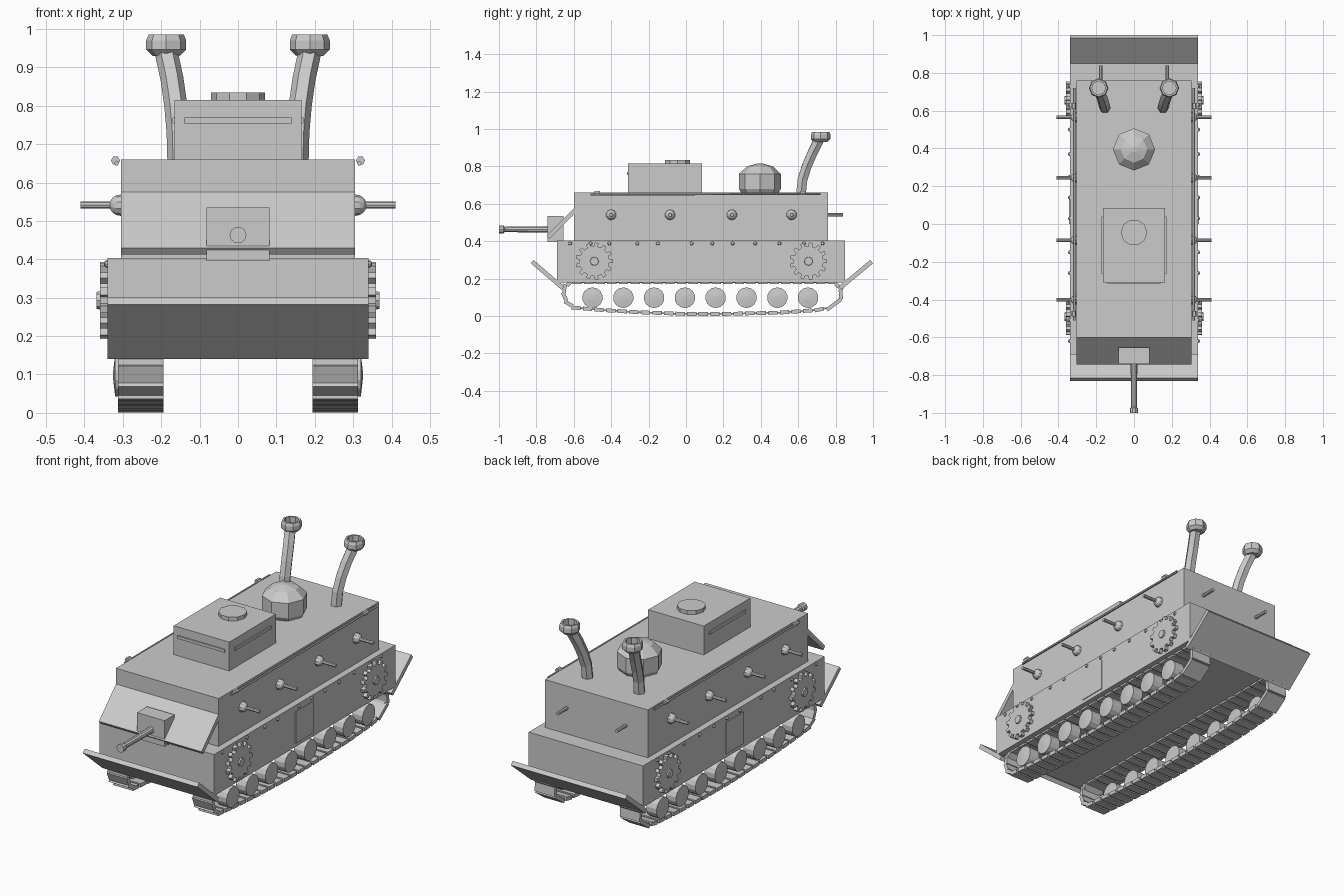
import bpy, bmesh, math
from mathutils import Vector, Matrix

if "Cube" in bpy.data.objects:
    bpy.data.objects.remove(bpy.data.objects["Cube"])

grey = bpy.data.materials.new("plain grey")
grey.diffuse_color = (0.6, 0.6, 0.6, 1)
grey.use_nodes = True
grey.node_tree.nodes["Principled BSDF"].inputs["Base Color"].default_value = grey.diffuse_color


def finish(name, bm):
    bmesh.ops.recalc_face_normals(bm, faces=bm.faces)
    me = bpy.data.meshes.new(name)
    bm.to_mesh(me)
    bm.free()
    me.materials.append(grey)
    ob = bpy.data.objects.new(name, me)
    bpy.context.collection.objects.link(ob)
    return ob


def prism(name, pts, x0, x1, bm=None):
    """Extrude a (y, z) outline along x."""
    own = bm is None
    bm = bmesh.new() if own else bm
    a = [bm.verts.new((x0, y, z)) for y, z in pts]
    b = [bm.verts.new((x1, y, z)) for y, z in pts]
    n = len(pts)
    bm.faces.new(a)
    bm.faces.new(b[::-1])
    for i in range(n):
        bm.faces.new((a[i], a[(i + 1) % n], b[(i + 1) % n], b[i]))
    return finish(name, bm) if own else None


def box(name, x0, x1, y0, y1, z0, z1):
    return prism(name, [(y0, z0), (y1, z0), (y1, z1), (y0, z1)], x0, x1)


def lathe(name, profile, centre, axis=(0, 0, 1), n=8):
    """Spin (radius, height) points about an axis through centre."""
    rot = Vector((0, 0, 1)).rotation_difference(Vector(axis)).to_matrix()
    bm = bmesh.new()
    rings = []
    for r, h in profile:
        rings.append([bm.verts.new(rot @ Vector((r * math.cos(t), r * math.sin(t), h)) + Vector(centre))
                      for t in (2 * math.pi * i / n for i in range(n))])
    for p, q in zip(rings, rings[1:]):
        for i in range(n):
            j = (i + 1) % n
            bm.faces.new((p[i], p[j], q[j], q[i]))
    bm.faces.new(rings[0])
    bm.faces.new(rings[-1])
    return finish(name, bm)


def rod(name, start, end, r, n=8):
    d = Vector(end) - Vector(start)
    return lathe(name, [(r, 0), (r, d.length)], start, d.normalized(), n)


def tube(name, path, r, n=6):
    """Sweep a round section along a path."""
    bm = bmesh.new()
    path = [Vector(p) for p in path]
    rings = []
    for k, p in enumerate(path):
        d = path[min(k + 1, len(path) - 1)] - path[max(k - 1, 0)]
        m = Vector((0, 0, 1)).rotation_difference(d).to_matrix()
        if k == 0:
            m = Matrix.Identity(3)
        rings.append([bm.verts.new(p + m @ Vector((r * math.cos(2 * math.pi * i / n),
                                                   r * math.sin(2 * math.pi * i / n), 0))) for i in range(n)])
    for p, q in zip(rings, rings[1:]):
        for i in range(n):
            j = (i + 1) % n
            bm.faces.new((p[i], p[j], q[j], q[i]))
    bm.faces.new(rings[0])
    bm.faces.new(rings[-1])
    return finish(name, bm)


# Hull boxes
box("lower_hull", -0.34, 0.34, -0.69, 0.85, 0.18, 0.403)
box("upper_hull", -0.305, 0.305, -0.60, 0.76, 0.40, 0.66)

# Sloped nose armour and end guards
prism("nose_plate", [(-0.60, 0.575), (-0.745, 0.43), (-0.73, 0.412), (-0.585, 0.557)], -0.305, 0.305)
prism("front_guard", [(-0.83, 0.282), (-0.815, 0.30), (-0.65, 0.158), (-0.665, 0.14)], -0.34, 0.34)
prism("rear_guard", [(1.0, 0.282), (0.985, 0.30), (0.815, 0.158), (0.83, 0.14)], -0.34, 0.34)

# Main gun
box("gun_mount", -0.082, 0.082, -0.74, -0.655, 0.395, 0.535)
lathe("gun_barrel", [(0.018, 0), (0.015, 0.235), (0.022, 0.24), (0.022, 0.265)],
      (0, -0.735, 0.463), (0, -1, 0), 10)

# Cabin with vision slits and hatch
box("cabin", -0.165, 0.165, -0.31, 0.085, 0.66, 0.815)
box("front_slit", -0.14, 0.14, -0.316, -0.31, 0.754, 0.77)
lathe("cabin_hatch", [(0.07, 0), (0.07, 0.02)], (0, -0.045, 0.815), n=10)

# Roof dome
lathe("roof_dome", [(0.10, 0), (0.112, 0.02), (0.112, 0.10), (0.07, 0.14), (0.015, 0.155)],
      (0, 0.395, 0.66))

# Track loop outline as (y, z)
loop = [(-0.62, 0.18), (-0.65, 0.15), (-0.652, 0.11), (-0.635, 0.07), (-0.59, 0.044),
        (-0.45, 0.032), (-0.25, 0.02), (0.0, 0.011), (0.2, 0.011), (0.5, 0.018),
        (0.70, 0.032), (0.77, 0.046), (0.81, 0.075), (0.828, 0.11), (0.825, 0.15), (0.79, 0.18)]
loop = [Vector(p) for p in loop]


def track(name, x0, x1):
    bm = bmesh.new()
    spacing, pos, travelled = 0.062, 0.0, 0.0
    for a, b in zip(loop, loop[1:] + loop[:1]):
        d = b - a
        length = d.length
        d.normalize()
        nrm = Vector((-d.y, d.x))
        # Thin band under the links
        prism("", [a - nrm * 0.004, b - nrm * 0.004, b + nrm * 0.004, a + nrm * 0.004],
              x0 + 0.012, x1 - 0.012, bm)
        while pos < travelled + length:
            c = a + d * (pos - travelled)
            u, v = d * 0.025, nrm * 0.010
            prism("", [c - u - v, c + u - v, c + u + v, c - u + v], x0, x1, bm)
            pos += spacing if abs(d.y) < 0.3 else 0.045
        travelled += length
    return finish(name, bm)


for s, side in ((1, "right"), (-1, "left")):
    track(f"track_{side}", *sorted((s * 0.194, s * 0.312)))

    # Road wheels
    for i in range(8):
        lathe(f"road_wheel_{side}_{i}", [(0.055, 0), (0.055, 0.06), (0.012, 0.065)],
              (s * 0.26, -0.50 + 0.1647 * i, 0.098), (s, 0, 0), 14)

    # Toothed drive wheels with hubs
    for y, end in ((-0.49, "front"), (0.655, "rear")):
        pts = []
        for k in range(13):
            for f, r in ((-0.28, 0.08), (-0.2, 0.10), (0.2, 0.10), (0.28, 0.08)):
                t = 2 * math.pi * (k + f) / 13
                pts.append((y + r * math.cos(t), 0.293 + r * math.sin(t)))
        prism(f"sprocket_{end}_{side}", pts, s * 0.338, s * 0.36)
        lathe(f"sprocket_hub_{end}_{side}", [(0.024, 0), (0.022, 0.01)], (s * 0.358, y, 0.293), (s, 0, 0), 8)

    # Ball-mounted side guns
    for i, y in enumerate((-0.40, -0.085, 0.245, 0.565)):
        ball = [(0.028 * math.cos(t), 0.03 * math.sin(t)) for t in (0, 0.4, 0.8, 1.2)]
        lathe(f"side_ball_{side}_{i}", ball, (s * 0.305, y, 0.541), (s, 0, 0), 10)
        rod(f"side_gun_{side}_{i}", (s * 0.33, y, 0.541), (s * 0.41, y, 0.541), 0.009)

    # Rivet row
    for i, y in enumerate((-0.62, -0.51, -0.41, -0.26, -0.15, 0.03, 0.14, 0.25, 0.37, 0.50, 0.63, 0.73)):
        lathe(f"rivet_{side}_{i}", [(0.01, 0), (0.008, 0.006), (0.003, 0.009)],
              (s * 0.34, y, 0.388), (s, 0, 0), 8)

    # Side panel, roof-edge rail and its clips
    box(f"side_panel_{side}", s * 0.339, s * 0.344, 0.0, 0.15, 0.20, 0.37)
    rod(f"edge_rail_{side}", (s * 0.316, -0.51, 0.65), (s * 0.316, 0.72, 0.652), 0.006, 6)
    for i, y in enumerate((-0.49, 0.61)):
        rod(f"rail_clip_{side}_{i}", (s * 0.319, y, 0.657), (s * 0.319, y + 0.03, 0.657), 0.012, 6)

    # Cabin side slit and rear stub rod
    box(f"side_slit_{side}", s * 0.164, s * 0.171, -0.265, 0.04, 0.754, 0.77)
    rod(f"rear_stub_{side}", (s * 0.175, 0.75, 0.542), (s * 0.175, 0.84, 0.542), 0.009)

    # Curved exhaust pipe with a hollow cap
    tube(f"exhaust_pipe_{side}", [(s * 0.154, 0.615, 0.655), (s * 0.156, 0.623, 0.73), (s * 0.162, 0.645, 0.80),
                                  (s * 0.172, 0.675, 0.87), (s * 0.187, 0.71, 0.94)], 0.03)
    lathe(f"exhaust_cap_{side}", [(0.035, 0), (0.052, 0.016), (0.052, 0.04), (0.046, 0.055),
                                  (0.036, 0.055), (0.036, 0.025)], (s * 0.187, 0.72, 0.93))
